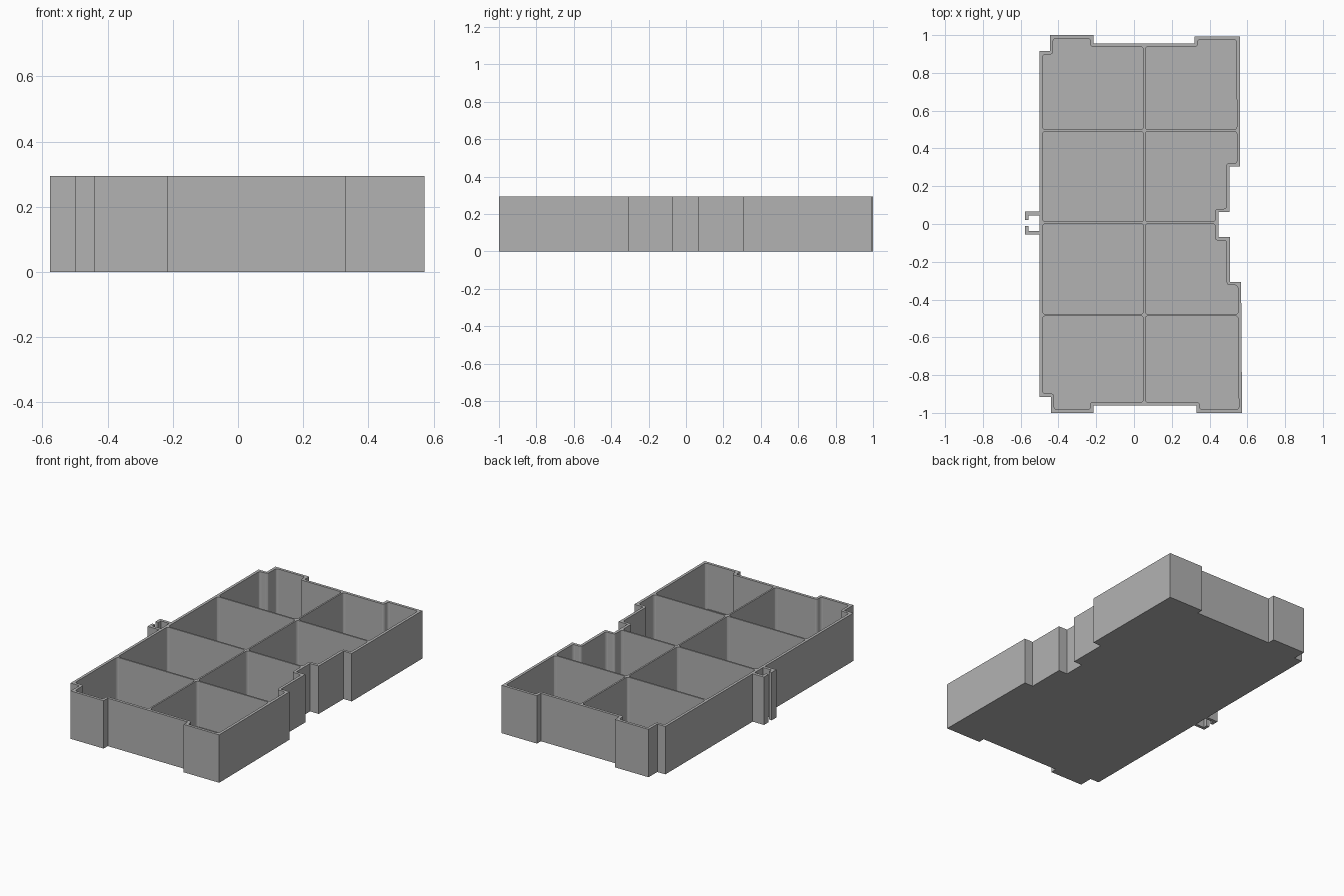
import bpy
import bmesh
from mathutils import Vector

cube = bpy.data.objects.get("Cube")
if cube:
    bpy.data.objects.remove(cube, do_unlink=True)

HEIGHT, FLOOR = 0.295, 0.015
WALL, DIVIDER, FILLET = 0.017, 0.01, 0.014

grey = bpy.data.materials.new("plain grey")
grey.use_nodes = True
grey.diffuse_color = (0.445, 0.445, 0.445, 1)
grey.node_tree.nodes["Principled BSDF"].inputs["Base Color"].default_value = grey.diffuse_color


def inset(points, distance):
    """Offset a counter-clockwise, square-cornered outline inwards."""
    result = []
    for i, p in enumerate(points):
        a = (Vector(p) - Vector(points[i - 1])).normalized()
        b = (Vector(points[(i + 1) % len(points)]) - Vector(p)).normalized()
        normal = Vector((-a.y, a.x)) + Vector((-b.y, b.x))
        result.append(Vector(p) + normal * distance)
    return result


def add_prism(bm, points, bottom, top, clip=None, fillet=0):
    """Extrude an outline, optionally clipped to a rectangle, with rounded uprights."""
    part = bmesh.new()
    part.faces.new([part.verts.new((x, y, bottom)) for x, y in points])
    if clip:
        x0, x1, y0, y1 = clip
        for spot, normal in (((x0, 0, 0), (-1, 0, 0)), ((x1, 0, 0), (1, 0, 0)),
                             ((0, y0, 0), (0, -1, 0)), ((0, y1, 0), (0, 1, 0))):
            geom = part.verts[:] + part.edges[:] + part.faces[:]
            bmesh.ops.bisect_plane(part, geom=geom, plane_co=spot, plane_no=normal,
                                   clear_outer=True)
    extruded = bmesh.ops.extrude_face_region(part, geom=part.faces[:])["geom"]
    raised = [v for v in extruded if isinstance(v, bmesh.types.BMVert)]
    bmesh.ops.translate(part, verts=raised, vec=(0, 0, top - bottom))
    if fillet:
        uprights = [e for e in part.edges
                    if abs(e.verts[0].co.z - e.verts[1].co.z) > 0.1]
        bmesh.ops.bevel(part, geom=uprights, offset=fillet, segments=3,
                        profile=0.5, affect='EDGES')
    bmesh.ops.recalc_face_normals(part, faces=part.faces[:])
    temp = bpy.data.meshes.new("temp")
    part.to_mesh(temp)
    part.free()
    bm.from_mesh(temp)
    bpy.data.meshes.remove(temp)


def make_object(name, bm):
    mesh = bpy.data.meshes.new(name)
    bm.to_mesh(mesh)
    bm.free()
    mesh.materials.append(grey)
    obj = bpy.data.objects.new(name, mesh)
    bpy.context.collection.objects.link(obj)
    return obj


# Tray body: stepped outline with corner feet and side notches
outline = [(-0.44, -1), (-0.215, -1), (-0.215, -0.96), (0.33, -0.96),
           (0.33, -1), (0.572, -1), (0.567, -0.307), (0.508, -0.307),
           (0.508, -0.07), (0.447, -0.07), (0.447, 0.063), (0.506, 0.063),
           (0.506, 0.304), (0.562, 0.304), (0.56, 0.993), (0.32, 0.993),
           (0.32, 0.955), (-0.215, 0.955), (-0.215, 1), (-0.445, 1),
           (-0.445, 0.915), (-0.5, 0.915), (-0.5, -0.915), (-0.44, -0.915)]
bm = bmesh.new()
add_prism(bm, outline, 0, HEIGHT)
tray = make_object("tray", bm)

# Eight compartments, two columns by four rows, leaving thin dividers
columns = [-2, 0.055, 2]
rows = [-2, -0.482, 0.007, 0.495, 2]
inner = inset(outline, WALL)
half = DIVIDER / 2
bm = bmesh.new()
for x0, x1 in zip(columns, columns[1:]):
    for y0, y1 in zip(rows, rows[1:]):
        cell = (x0 + half, x1 - half, y0 + half, y1 - half)
        add_prism(bm, inner, FLOOR, HEIGHT + 0.1, cell, FILLET)
cutter = make_object("compartment_cutter", bm)
cutter.hide_render = True

cut = tray.modifiers.new("compartments", 'BOOLEAN')
cut.operation = 'DIFFERENCE'
cut.solver = 'EXACT'
cut.object = cutter
bpy.context.view_layer.objects.active = tray
bpy.ops.object.modifier_apply(modifier=cut.name)
bpy.data.objects.remove(cutter, do_unlink=True)

# Pair of hooked rails forming a slotted clip on the right side
CLIP_MIDDLE = 0.005
hook = [(-0.5, 0.06), (-0.577, 0.06), (-0.577, 0.015),
        (-0.558, 0.015), (-0.558, 0.041), (-0.5, 0.041)]
for name, side in (("rear_clip_hook", 1), ("front_clip_hook", -1)):
    bm = bmesh.new()
    add_prism(bm, [(x, CLIP_MIDDLE + side * y) for x, y in hook], 0, HEIGHT)
    make_object(name, bm)
